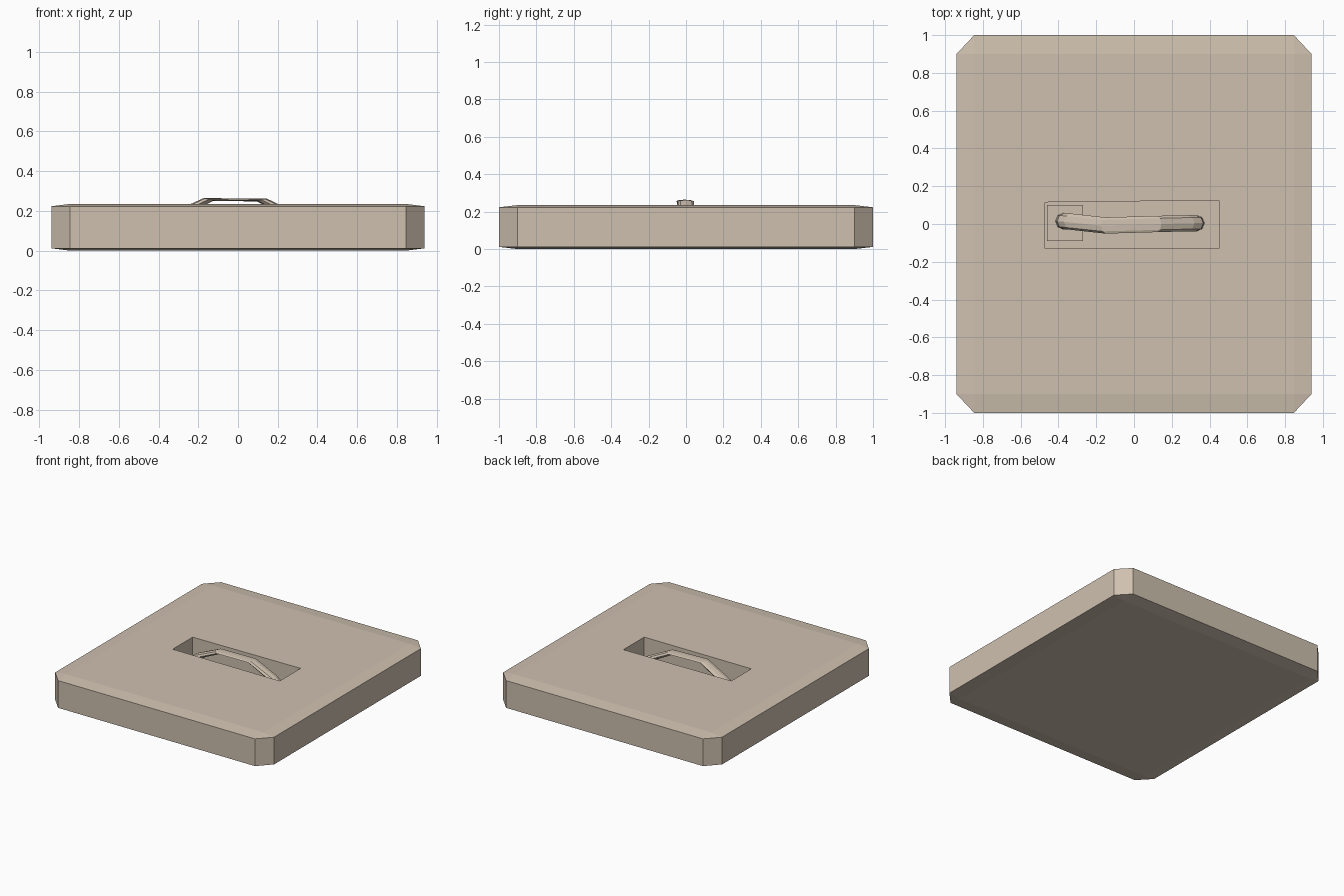
import bpy
import bmesh

default = bpy.data.objects.get("Cube")
if default:
    bpy.data.objects.remove(default, do_unlink=True)

stone = bpy.data.materials.new("warm_beige_stone")
stone.use_nodes = True
colour = (0.62, 0.53, 0.43, 1)
stone.diffuse_color = colour
stone.node_tree.nodes["Principled BSDF"].inputs["Base Color"].default_value = colour


def box(name, low, high, bevel=0):
    """Box between two corners; the bevel is made before scaling, so it stretches with each side."""
    bm = bmesh.new()
    bmesh.ops.create_cube(bm, size=2)
    if bevel:
        bmesh.ops.bevel(bm, geom=bm.edges[:], offset=bevel, segments=1,
                        affect='EDGES', profile=0.5)
    for v in bm.verts:
        v.co = [a + (c + 1) / 2 * (b - a) for a, b, c in zip(low, high, v.co)]
    mesh = bpy.data.meshes.new(name)
    bm.to_mesh(mesh)
    bm.free()
    mesh.materials.append(stone)
    obj = bpy.data.objects.new(name, mesh)
    bpy.context.collection.objects.link(obj)
    return obj


TOP = 0.235
FLOOR = 0.06

# Slab with chamfered edges
slab = box("slab", (-0.94, -1, 0), (0.94, 1, TOP), bevel=0.1)

# Slightly uneven handle recess cut into the top
cutter = box("recess_cutter", (-0.47, -0.13, FLOOR), (0.45, 0.12, 0.4))
cutter.hide_render = True
for v in cutter.data.vertices:
    if v.co.y > 0:
        v.co.y += 0.005 if v.co.x > 0 else -0.005
cut = slab.modifiers.new("recess", 'BOOLEAN')
cut.operation = 'DIFFERENCE'
cut.solver = 'EXACT'
cut.object = cutter
bpy.context.view_layer.objects.active = slab
bpy.ops.object.modifier_apply(modifier=cut.name)
bpy.data.objects.remove(cutter, do_unlink=True)

# Low mounting plate under one end of the handle
box("handle_mount", (-0.46, -0.09, FLOOR - 0.01), (-0.27, 0.10, FLOOR + 0.015))

# Bent eight-sided handle, flattened in height
SQUASH = 0.2
path = [(-0.375, 0.015, FLOOR), (-0.365, 0.015, 0.14), (-0.33, 0.012, 0.172),
        (-0.15, -0.008, 0.257), (0.12, 0, 0.255), (0.28, 0.004, 0.175),
        (0.325, 0.004, 0.14), (0.33, 0.004, FLOOR)]
curve = bpy.data.curves.new("handle_path", 'CURVE')
curve.dimensions = '3D'
curve.bevel_depth = 0.043
curve.bevel_resolution = 2
curve.use_fill_caps = True
spline = curve.splines.new('POLY')
spline.points.add(len(path) - 1)
spline.use_smooth = False
for point, (x, y, z) in zip(spline.points, path):
    point.co = (x, y, z / SQUASH, 1)
curve.materials.append(stone)
handle = bpy.data.objects.new("handle", curve)
handle.scale.z = SQUASH
bpy.context.collection.objects.link(handle)
